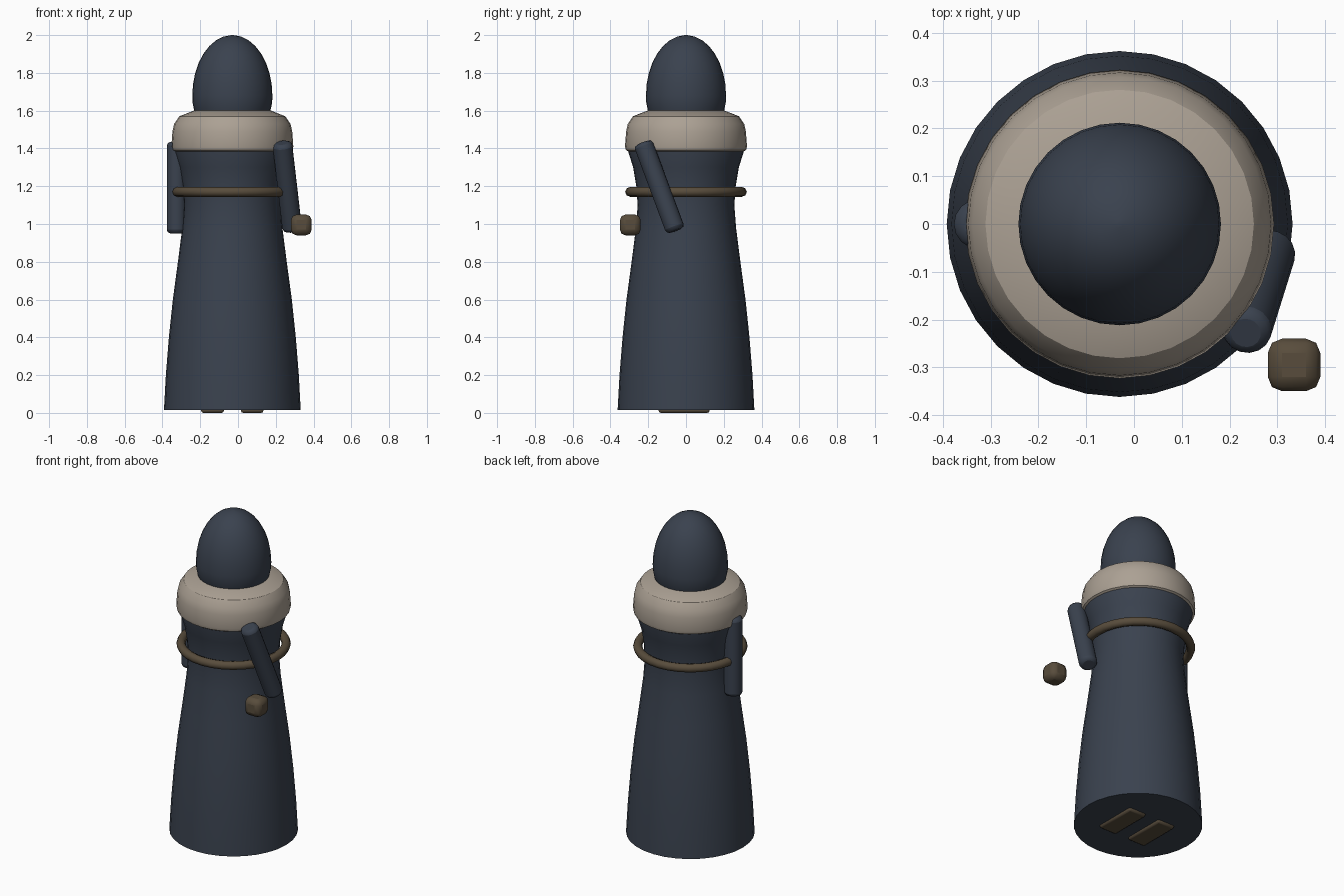
import bpy, bmesh, math
from mathutils import Vector

if "Cube" in bpy.data.objects:
    bpy.data.objects.remove(bpy.data.objects["Cube"])

AXIS_X = -0.03  # the body stands slightly left of the middle


def material(name, rgb):
    m = bpy.data.materials.new(name)
    m.diffuse_color = (*rgb, 1)
    m.use_nodes = True
    m.node_tree.nodes["Principled BSDF"].inputs["Base Color"].default_value = m.diffuse_color
    return m


SLATE = material("slate cloth", (0.042, 0.054, 0.077))
FUR = material("pale fur", (0.41, 0.355, 0.295))
BROWN = material("brown leather", (0.098, 0.073, 0.045))


def finish(ob, name, mat, angle=40):
    ob.name = name
    ob.data.materials.append(mat)
    bpy.ops.object.select_all(action='DESELECT')
    ob.select_set(True)
    bpy.context.view_layer.objects.active = ob
    bpy.ops.object.shade_smooth_by_angle(angle=math.radians(angle))
    return ob


def lathe(name, profile, mat, segs=32, angle=40):
    """Closed solid of revolution from (radius, z) points, bottom to top."""
    bm = bmesh.new()
    rings = [[bm.verts.new((r * math.cos(2 * math.pi * i / segs),
                            r * math.sin(2 * math.pi * i / segs), z))
              for i in range(segs)] for r, z in profile]
    for a, b in zip(rings, rings[1:]):
        for i in range(segs):
            j = (i + 1) % segs
            bm.faces.new((a[i], a[j], b[j], b[i]))
    bm.faces.new(rings[0][::-1])
    bm.faces.new(rings[-1])
    me = bpy.data.meshes.new(name)
    bm.to_mesh(me)
    bm.free()
    ob = bpy.data.objects.new(name, me)
    bpy.context.collection.objects.link(ob)
    ob.location.x = AXIS_X
    return finish(ob, name, mat, angle)


def bevel(ob, width, segments):
    b = ob.modifiers.new("rounding", 'BEVEL')
    b.width, b.segments = width, segments
    b.limit_method = 'ANGLE'


def box(name, loc, size, mat, width):
    bpy.ops.mesh.primitive_cube_add(size=1, location=loc)
    ob = bpy.context.object
    ob.scale = size
    bpy.ops.object.transform_apply(location=False, rotation=False, scale=True)
    bevel(ob, width, 2)
    return finish(ob, name, mat, 60)


def sleeve(name, top, bottom, radius=0.052):
    top, bottom = Vector(top), Vector(bottom)
    d = top - bottom
    bpy.ops.mesh.primitive_cylinder_add(vertices=16, radius=radius, depth=d.length,
                                        location=(top + bottom) / 2)
    ob = bpy.context.object
    ob.rotation_euler = d.to_track_quat('Z', 'Y').to_euler()
    bevel(ob, 0.02, 2)
    return finish(ob, name, SLATE, 50)


# Robe, flaring at the hem and again under the collar
lathe("robe", [(0.362, 0.015), (0.352, 0.2), (0.336, 0.4), (0.315, 0.6), (0.288, 0.8),
               (0.265, 0.98), (0.256, 1.1), (0.263, 1.2), (0.28, 1.3), (0.308, 1.39),
               (0.308, 1.45)], SLATE)

# Thick fur collar
lathe("collar", [(0.29, 1.375), (0.318, 1.392), (0.323, 1.41), (0.317, 1.49), (0.308, 1.53),
                 (0.281, 1.57), (0.2, 1.602)], FUR, angle=25)

# Domed hood: narrow neck opening, then an ellipsoid crown
crown = [(0.212 * math.cos(t), 1.68 + 0.32 * math.sin(t))
         for t in (math.radians(a) for a in range(0, 89, 11))]
lathe("hood", [(0.19, 1.56), (0.204, 1.61), (0.211, 1.645)] + crown + [(0.003, 2.0)], SLATE)

# Belt ring
bpy.ops.mesh.primitive_torus_add(location=(AXIS_X, 0, 1.17), major_radius=0.296,
                                 minor_radius=0.026, major_segments=32, minor_segments=8)
finish(bpy.context.object, "belt", BROWN, 60)

# Arms: one hanging straight, one slanted
sleeve("left_arm", (-0.325, 0, 1.435), (-0.325, 0, 0.95))
sleeve("right_arm", (0.234, -0.228, 1.43), (0.288, -0.055, 0.965))

# Mitten beside the slanted arm
box("right_hand", (0.335, -0.295, 0.995), (0.11, 0.11, 0.11), BROWN, 0.03)

# Soles peeping out below the hem
for side, sx in (("left", -1), ("right", 1)):
    box(side + "_foot", (AXIS_X + sx * 0.105, -0.01, 0.04), (0.12, 0.27, 0.08), BROWN, 0.012)
